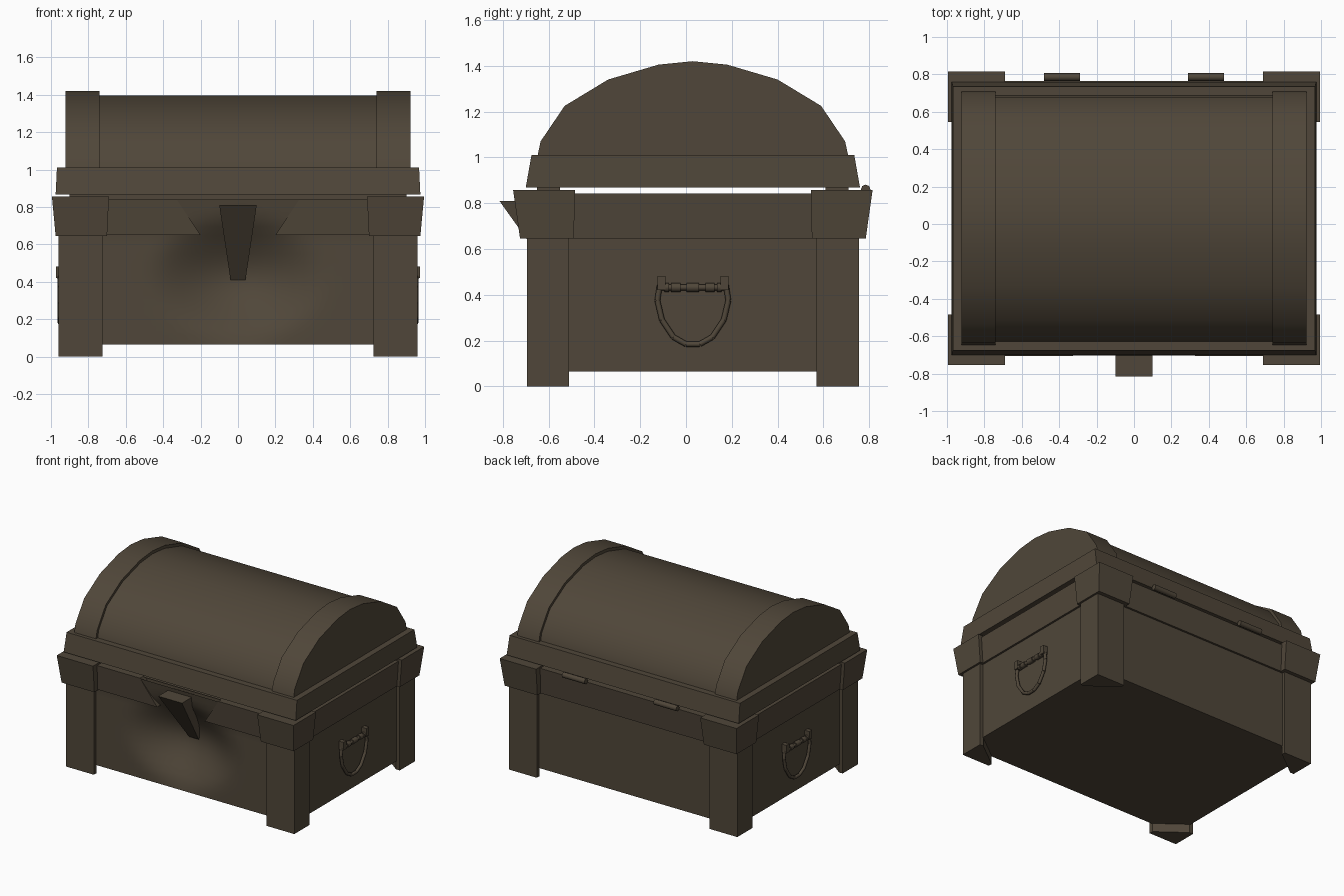
import bpy, bmesh, math
from mathutils import Vector

cube = bpy.data.objects.get("Cube")
if cube:
    bpy.data.objects.remove(cube)

CENTRE = (0, 0.03, 0)  # the chest body sits slightly behind the origin

wood = bpy.data.materials.new("dark brown wood")
wood.use_nodes = True
wood.diffuse_color = (0.08, 0.062, 0.041, 1)
shader = wood.node_tree.nodes["Principled BSDF"]
shader.inputs["Base Color"].default_value = wood.diffuse_color
shader.inputs["Roughness"].default_value = 0.9


def finish(name, bm, mirror="", angle=35, recalc=True):
    """Turn a bmesh into a centred object with optional mirroring."""
    if recalc:
        bmesh.ops.recalc_face_normals(bm, faces=bm.faces)
    mesh = bpy.data.meshes.new(name)
    bm.to_mesh(mesh)
    bm.free()
    mesh.materials.append(wood)
    for poly in mesh.polygons:
        poly.use_smooth = True
    mesh.set_sharp_from_angle(angle=math.radians(angle))
    obj = bpy.data.objects.new(name, mesh)
    obj.location = CENTRE
    bpy.context.collection.objects.link(obj)
    if mirror:
        mod = obj.modifiers.new("Mirror", "MIRROR")
        mod.use_axis = ["x" in mirror, "y" in mirror, False]
        mod.use_mirror_merge = False
    return obj


def add_loft(bm, loop_a, loop_b):
    """Closed solid between two matching loops of points."""
    a = [bm.verts.new(p) for p in loop_a]
    b = [bm.verts.new(p) for p in loop_b]
    bm.faces.new(a)
    bm.faces.new(b)
    for i in range(len(a)):
        j = (i + 1) % len(a)
        bm.faces.new((a[i], a[j], b[j], b[i]))


def upright(name, low, high, z0, z1, mirror=""):
    """Solid with plan outline low at z0 and high at z1."""
    bm = bmesh.new()
    add_loft(bm, [(x, y, z0) for x, y in low], [(x, y, z1) for x, y in high])
    return finish(name, bm, mirror)


def rect(x0, x1, y0, y1):
    return [(x0, y0), (x1, y0), (x1, y1), (x0, y1)]


def corner(x0, x1, y0, y1, wall_x, wall_y):
    """Corner post outline with a diagonal inner side."""
    return [(x1, y1), (x0, y1), (x0, wall_y), (wall_x, y0), (x1, y0)]


# Body: box with a shallow hollow on top, front left open for the dented panel
BX, BY, BASE, TOP = 0.935, 0.70, 0.065, 0.84
bm = bmesh.new()
outline = rect(-BX, BX, -BY, BY)
add_loft(bm, [(x, y, BASE) for x, y in outline], [(x, y, TOP) for x, y in outline])
bmesh.ops.recalc_face_normals(bm, faces=bm.faces)
bm.normal_update()
lid_face = next(f for f in bm.faces if f.normal.z > 0.9)
bmesh.ops.inset_region(bm, faces=[lid_face], thickness=0.08)
well = bmesh.ops.extrude_discrete_faces(bm, faces=[lid_face])["faces"]
bmesh.ops.translate(bm, vec=(0, 0, -0.08), verts=well[0].verts)
bmesh.ops.delete(bm, geom=[f for f in bm.faces if f.normal.y < -0.9
                           and f.calc_center_median().y < -BY + 0.01], context="FACES_ONLY")
finish("body", bm, recalc=False)

# Front panel: flares at the top, with a smooth hollow behind the clasp
bm = bmesh.new()
bmesh.ops.create_grid(bm, x_segments=32, y_segments=16, size=1)
for v in bm.verts:
    x, z = v.co.x * BX, BASE + (v.co.y + 1) / 2 * (TOP - BASE)
    r2 = (x / 0.5) ** 2 + ((z - 0.42) / 0.36) ** 2
    dent = 0.15 * max(0, 1 - r2) ** 2
    flare = 0.034 * max(0, (z - 0.65) / 0.19)
    v.co = Vector((x, -BY - flare + dent, z))
finish("front_panel", bm, recalc=False)

# Corner legs
foot = corner(0.725, 0.96, 0.54, 0.725, 0.93, 0.695)
upright("corner_legs", foot, foot, 0, 0.66, "xy")

# Flared corner caps
upright("corner_caps", corner(0.70, 0.975, 0.52, 0.755, 0.90, 0.66),
        corner(0.69, 0.995, 0.515, 0.785, 0.90, 0.66), 0.645, 0.857, "xy")

# Flared trim around the body
upright("side_trim", rect(0.9, 0.95, -0.6, 0.6), rect(0.9, 0.967, -0.6, 0.6),
        0.645, 0.842, "x")
upright("back_trim", rect(-0.8, 0.8, 0.65, 0.715), rect(-0.8, 0.8, 0.65, 0.735),
        0.645, 0.845)
upright("front_trim", rect(0.2, 0.8, -0.715, -0.65), rect(0.33, 0.8, -0.735, -0.65),
        0.65, 0.843, "x")

# Inner lips that close the gap below the lid
lip = rect(-0.9, 0.9, 0.58, 0.68)
upright("inner_lips", lip, lip, 0.8, 0.872, "y")

# Lid rim
upright("lid_rim", rect(-0.975, 0.975, -0.73, 0.73),
        rect(-0.968, 0.968, -0.705, 0.705), 0.868, 1.01)

# Rounded lid and its two raised end bands
half = [(0.68, 1.0), (0.665, 1.07), (0.56, 1.225), (0.37, 1.34), (0.15, 1.405)]
arch = half + [(0, 1.42)] + [(-y, z) for y, z in reversed(half)]


def arch_solid(name, x0, x1, scale, mirror=""):
    bm = bmesh.new()
    loops = [[(x, y * scale, 1 + (z - 1) * scale * 0.975 if scale < 1 else z)
              for y, z in arch] for x in (x0, x1)]
    add_loft(bm, *loops)
    finish(name, bm, mirror, 40)


arch_solid("lid_barrel", -0.9, 0.9, 0.97)
arch_solid("lid_end_bands", 0.74, 0.922, 1, "x")

# Wedge-shaped clasp
upright("clasp", rect(-0.04, 0.04, -0.56, -0.50), rect(-0.1, 0.1, -0.845, -0.68),
        0.41, 0.81)


def add_rod(bm, start, end, radius, sides=8):
    """Cylinder between two points."""
    a, b = Vector(start), Vector(end)
    turn = (b - a).to_track_quat("Z", "Y").to_matrix().to_4x4()
    turn.translation = (a + b) / 2
    bmesh.ops.create_cone(bm, cap_ends=True, segments=sides, radius1=radius,
                          radius2=radius, depth=(b - a).length, matrix=turn)


# Back hinges
bm = bmesh.new()
add_rod(bm, (0.29, 0.755, 0.86), (0.48, 0.755, 0.86), 0.021, 8)
finish("hinges", bm, "x", 50)

# Side handles: hanging loop, beaded bar and two mounts
HX = 0.953
bm = bmesh.new()
side = [(0.145, 0.44), (0.155, 0.375), (0.135, 0.29), (0.085, 0.215), (0.03, 0.184)]
path = side + [(-y, z) for y, z in reversed(side)]
for (y0, z0), (y1, z1) in zip(path, path[1:]):
    add_rod(bm, (HX, y0, z0), (HX, y1, z1), 0.012)
finish("handle_loops", bm, "x", 50)

bm = bmesh.new()
add_rod(bm, (HX, -0.14, 0.432), (HX, 0.14, 0.432), 0.013)
for y, width in ((-0.075, 0.04), (0, 0.055), (0.075, 0.04), (-0.115, 0.02), (0.115, 0.02)):
    add_rod(bm, (HX, y - width / 2, 0.432), (HX, y + width / 2, 0.432), 0.02)
finish("handle_beads", bm, "x", 50)

mount = rect(0.925, 0.973, 0.12, 0.155)
upright("handle_mounts", mount, mount, 0.42, 0.482, "xy")
